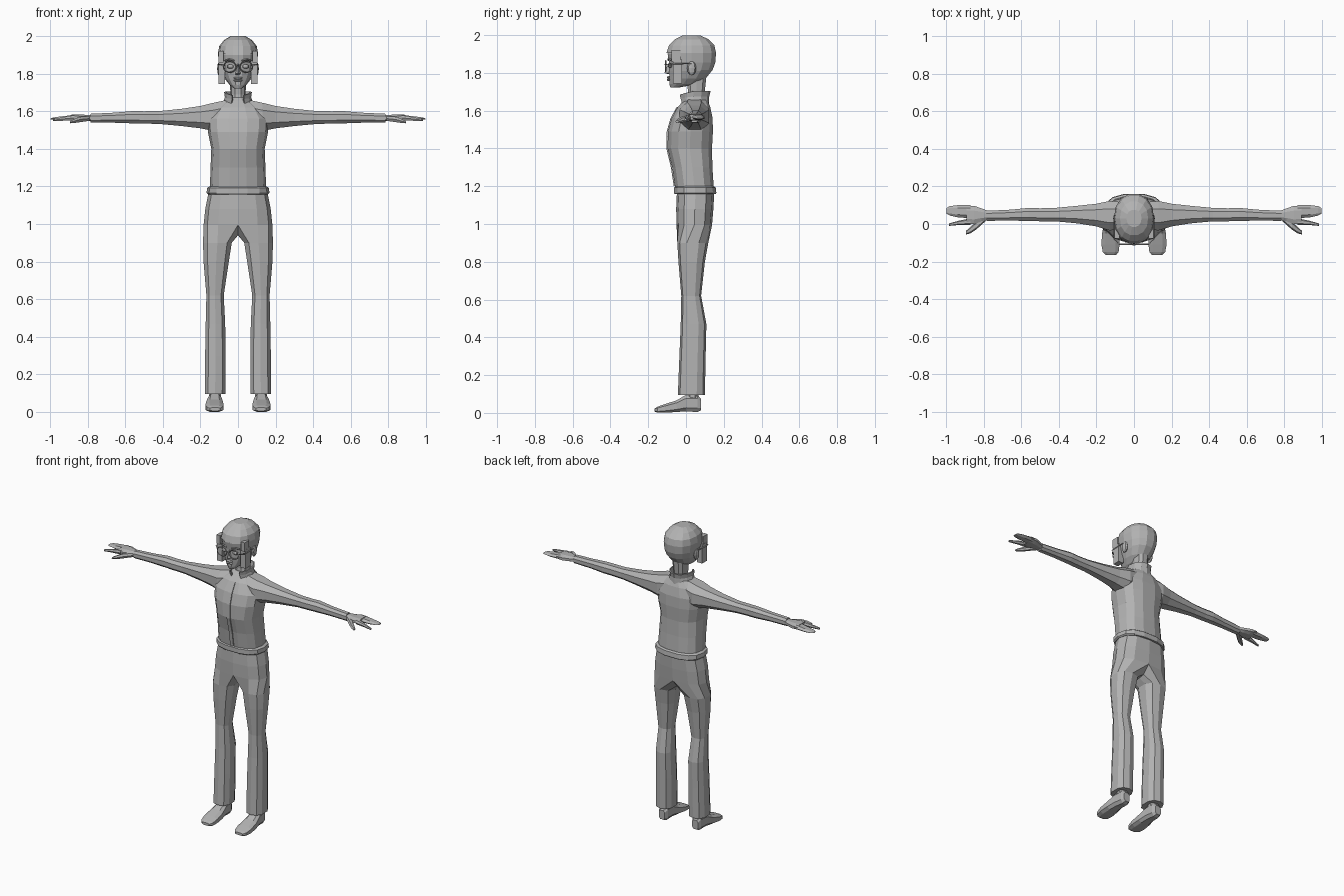
import bpy, bmesh, math
from mathutils import Vector

if "Cube" in bpy.data.objects:
    bpy.data.objects.remove(bpy.data.objects["Cube"])

grey = bpy.data.materials.new("plain grey")
grey.use_nodes = True
grey.diffuse_color = (0.45, 0.45, 0.45, 1)
grey.node_tree.nodes["Principled BSDF"].inputs["Base Color"].default_value = (0.45, 0.45, 0.45, 1)


def finish(name, bm, mirror=False, thick=0):
    bmesh.ops.remove_doubles(bm, verts=bm.verts, dist=0.0002)
    bmesh.ops.recalc_face_normals(bm, faces=bm.faces)
    mesh = bpy.data.meshes.new(name)
    bm.to_mesh(mesh)
    bm.free()
    mesh.materials.append(grey)
    ob = bpy.data.objects.new(name, mesh)
    bpy.context.collection.objects.link(ob)
    if mirror:
        ob.modifiers.new("mirror", "MIRROR")
    if thick:
        mod = ob.modifiers.new("thickness", "SOLIDIFY")
        mod.thickness = thick
    return ob


def skin(rings, closed=True, caps=True):
    """Join rings of points into a tube."""
    bm = bmesh.new()
    loops = [[bm.verts.new(p) for p in r] for r in rings]
    n = len(loops[0])
    for a, b in zip(loops, loops[1:]):
        for i in range(n if closed else n - 1):
            j = (i + 1) % n
            bm.faces.new((a[i], a[j], b[j], b[i]))
    if caps:
        bm.faces.new(loops[0])
        bm.faces.new(loops[-1])
    return bm


def oval(a0, a1, b0, b1, n, power=1.0, start=0.5):
    """Rounded outline inside the box a0..a1, b0..b1."""
    pts = []
    for i in range(n):
        t = (i + start) * math.tau / n - math.pi / 2
        c, s = math.cos(t), math.sin(t)
        c, s = (math.copysign(abs(v) ** power, v) if abs(v) > 1e-6 else 0 for v in (c, s))
        pts.append(((a0 + a1) / 2 + (a1 - a0) / 2 * c, (b0 + b1) / 2 + (b1 - b0) / 2 * s))
    return pts


def upright(rows, n=14, power=0.8):
    return [[(x, y, z) for x, y in oval(-w, w, f, b, n, power)] for z, w, f, b in rows]


def along_x(rows, n=8, power=0.85):
    return [[(x, y, z) for y, z in oval(f, b, lo, hi, n, power)] for x, f, b, lo, hi in rows]


def box(name, lo, hi, mirror=False):
    bm = skin([[(lo[0], lo[1], z), (hi[0], lo[1], z), (hi[0], hi[1], z), (lo[0], hi[1], z)]
               for z in (lo[2], hi[2])])
    return finish(name, bm, mirror)


def rod(name, points, radius, mirror=True, closed=False, sides=4):
    """Thin bar following a path."""
    pts = [Vector(p) for p in points]
    n, rings = len(pts), []
    for i, p in enumerate(pts):
        d = (pts[(i + 1) % n] - pts[i - 1]) if closed else pts[min(i + 1, n - 1)] - pts[max(i - 1, 0)]
        u = d.cross(Vector((0, 1, 0)) if abs(d.normalized().y) < 0.8 else Vector((1, 0, 0))).normalized()
        v = d.cross(u).normalized()
        rings.append([p + (u * math.cos(k * math.tau / sides) + v * math.sin(k * math.tau / sides)) * radius
                      for k in range(sides)])
    if closed:
        rings.append(rings[0])
    return finish(name, skin(rings, caps=not closed), mirror)


def ball(name, centre, size, mirror=True):
    bm = bmesh.new()
    bmesh.ops.create_uvsphere(bm, u_segments=8, v_segments=6, radius=1)
    for v in bm.verts:
        v.co = Vector(c + s * k for c, s, k in zip(centre, size, v.co))
    return finish(name, bm, mirror)


# Jacket body and hem
finish("jacket_body", skin(upright([
    (1.18, 0.15, -0.058, 0.15), (1.3, 0.146, -0.075, 0.142), (1.4, 0.142, -0.1, 0.14),
    (1.49, 0.16, -0.098, 0.145), (1.56, 0.165, -0.078, 0.143), (1.62, 0.125, -0.045, 0.13),
    (1.655, 0.075, -0.012, 0.115), (1.672, 0.045, 0.005, 0.1)])))
finish("jacket_hem", skin(upright([
    (1.158, 0.16, -0.062, 0.16), (1.165, 0.167, -0.066, 0.163),
    (1.192, 0.165, -0.066, 0.16), (1.2, 0.15, -0.058, 0.15)])))

# Front placket
finish("front_placket", skin([[(-0.012, y, z), (0.012, y, z)] for z, y in
       ((1.2, -0.065), (1.3, -0.08), (1.4, -0.104), (1.49, -0.102), (1.56, -0.082), (1.62, -0.049))],
       closed=False, caps=False), thick=0.006)

# Stand collar, open at the front
collar = []
for z, w, f, b, drop in ((1.635, 0.075, -0.02, 0.115, 0), (1.675, 0.062, -0.03, 0.115, 0.01),
                         (1.705, 0.066, -0.035, 0.122, 0.02)):
    ring = []
    for i in range(11):
        t = math.radians(-65 + 31 * i)
        s = math.sin(t)
        ring.append((w * math.cos(t), (f + b) / 2 + (b - f) / 2 * s, z + drop * min(s, 0)))
    collar.append(ring)
finish("collar", skin(collar, closed=False, caps=False), thick=0.008)

# Sleeves
finish("sleeve", skin(along_x([
    (0.05, -0.03, 0.12, 1.51, 1.667), (0.13, -0.04, 0.128, 1.49, 1.65), (0.2, -0.017, 0.112, 1.505, 1.632),
    (0.3, 0, 0.1, 1.518, 1.616), (0.42, 0.012, 0.088, 1.53, 1.603), (0.5, 0.012, 0.086, 1.532, 1.602),
    (0.56, 0.014, 0.088, 1.533, 1.603), (0.66, 0.016, 0.078, 1.537, 1.594),
    (0.785, 0.015, 0.072, 1.537, 1.588)])), True)

# Hands: palm, joined fingers, forefinger and thumb
finish("palm", skin(along_x([
    (0.76, 0.025, 0.065, 1.548, 1.58), (0.81, 0.012, 0.085, 1.546, 1.582),
    (0.85, -0.005, 0.1, 1.546, 1.584), (0.89, 0, 0.1, 1.55, 1.582)])), True)
finish("joined_fingers", skin(along_x([
    (0.87, 0.03, 0.1, 1.55, 1.582), (0.94, 0.036, 0.1, 1.55, 1.574),
    (0.98, 0.045, 0.095, 1.553, 1.568), (0.998, 0.055, 0.085, 1.556, 1.562)], 6)), True)
finish("forefinger", skin(along_x([
    (0.87, -0.005, 0.03, 1.55, 1.58), (0.93, -0.005, 0.018, 1.548, 1.57),
    (0.985, -0.01, 0.003, 1.546, 1.558)], 6)), True)
finish("thumb", skin(along_x([
    (0.79, 0.015, 0.05, 1.547, 1.575), (0.84, -0.03, 0.012, 1.54, 1.572),
    (0.87, -0.05, -0.015, 1.536, 1.56), (0.895, -0.056, -0.038, 1.535, 1.548)], 6)), True)

# Trousers: half outlines at the hips turn into full outlines down the leg
rings = []
for z, w, f, b, low in ((1.175, 0.155, -0.048, 0.15, 1.175), (1.08, 0.174, -0.052, 0.145, 1.08),
                        (0.995, 0.183, -0.05, 0.138, 0.94)):
    ring = []
    for i in range(7):
        t = math.radians(-90 + 30 * i)
        c, s = max(0, math.cos(t)) ** 0.8, math.copysign(abs(math.sin(t)) ** 0.8, math.sin(t))
        ring.append((w * c if 0 < i < 6 else 0, (f + b) / 2 + (b - f) / 2 * s, z))
    ring += [(0, f + (b - f) * k, z + (low - z) * min(1, 1.5 * (1 - abs(2 * k - 1)) + 0.2))
             for k in (0.75, 0.5, 0.25)]
    rings.append(ring)
for z, a, b, f, k in ((0.9, 0.03, 0.189, -0.046, 0.118), (0.8, 0.046, 0.186, -0.04, 0.1),
                      (0.62, 0.074, 0.17, -0.025, 0.08), (0.47, 0.066, 0.174, -0.028, 0.108),
                      (0.3, 0.063, 0.177, -0.035, 0.104), (0.095, 0.064, 0.179, -0.043, 0.1)):
    rings.append([(x, y, z) for x, y in oval(a, b, f, k, 10, 0.8, start=-1)])
legs = skin(rings)
inner = [f for f in legs.faces if all(abs(v.co.x) < 1e-4 for v in f.verts)]
bmesh.ops.delete(legs, geom=inner, context="FACES")
finish("trouser_leg", legs, True)

# Shoes
shoe = [[(x, y, z) for x, z in oval(a, b, lo, hi, 8, 0.65)] for y, a, b, lo, hi in (
    (0.08, 0.1, 0.146, 0.012, 0.075), (0.06, 0.09, 0.155, 0.002, 0.1), (0, 0.085, 0.162, 0.006, 0.098),
    (-0.05, 0.077, 0.172, 0.003, 0.068), (-0.11, 0.074, 0.176, 0, 0.048),
    (-0.15, 0.08, 0.168, 0, 0.034), (-0.166, 0.095, 0.15, 0.006, 0.024))]
finish("shoe", skin(shoe), True)
finish("ankle", skin([[(x, y, z) for x, y in oval(0.088, 0.156, 0, 0.07, 8)] for z in (0.06, 0.14)]), True)

# Neck and head
finish("neck", skin(upright([(1.62, 0.045, 0.0, 0.1), (1.69, 0.04, 0.01, 0.1), (1.78, 0.045, 0.0, 0.11)], 10)))
skull = [(1.722, 0.022, -0.083, -0.04), (1.74, 0.045, -0.09, 0.06), (1.77, 0.068, -0.09, 0.105),
         (1.81, 0.086, -0.092, 0.138), (1.85, 0.096, -0.092, 0.152), (1.9, 0.102, -0.1, 0.156),
         (1.94, 0.095, -0.087, 0.147), (1.972, 0.07, -0.055, 0.115), (1.993, 0.035, -0.01, 0.07)]
finish("head", skin(upright(skull, 14, 0.9)))

# Hair shell with the face and ears left open
hair = skin(upright([(z + 0.006, w + 0.005, f - 0.006, b + 0.006) for z, w, f, b in skull[2:]], 14, 0.9))
bare = [f for f in hair.faces if f.normal.z < -0.99 or
        (f.calc_center_median().y < (0.05 if f.calc_center_median().z < 1.87 else -0.045)
         and f.calc_center_median().z < 1.91)]
bmesh.ops.delete(hair, geom=bare, context="FACES")
finish("hair", hair)
box("side_lock", (0.068, -0.07, 1.745), (0.105, -0.02, 1.87), True)
box("temple_hair", (0.078, -0.078, 1.86), (0.104, -0.03, 1.92), True)

# Face
ball("ear", (0.098, 0.03, 1.825), (0.013, 0.024, 0.038))
ball("eye", (0.04, -0.084, 1.838), (0.02, 0.012, 0.011))
rod("eyebrow", [(0.02, -0.094, 1.868), (0.045, -0.093, 1.876), (0.068, -0.078, 1.868)], 0.005)
finish("nose", skin([[(-w, -0.085, z), (0, y, z), (w, -0.085, z)] for z, w, y in
       ((1.793, 0.014, -0.092), (1.8, 0.017, -0.114), (1.815, 0.012, -0.108), (1.85, 0.008, -0.094))]))
for name, z in (("upper_lip", 1.776), ("lower_lip", 1.764)):
    ball(name, (0, -0.091, z), (0.025, 0.01, 0.007), False)

# Spectacles
rod("lens_rim", [(0.044 + 0.034 * math.cos(i * math.tau / 14), -0.108, 1.836 + 0.029 * math.sin(i * math.tau / 14))
                 for i in range(14)], 0.0035, closed=True)
rod("bridge", [(-0.011, -0.108, 1.84), (0, -0.112, 1.844), (0.011, -0.108, 1.84)], 0.0035, False)
rod("temple_arm", [(0.077, -0.108, 1.845), (0.106, -0.08, 1.848), (0.106, 0.03, 1.85)], 0.0035)
